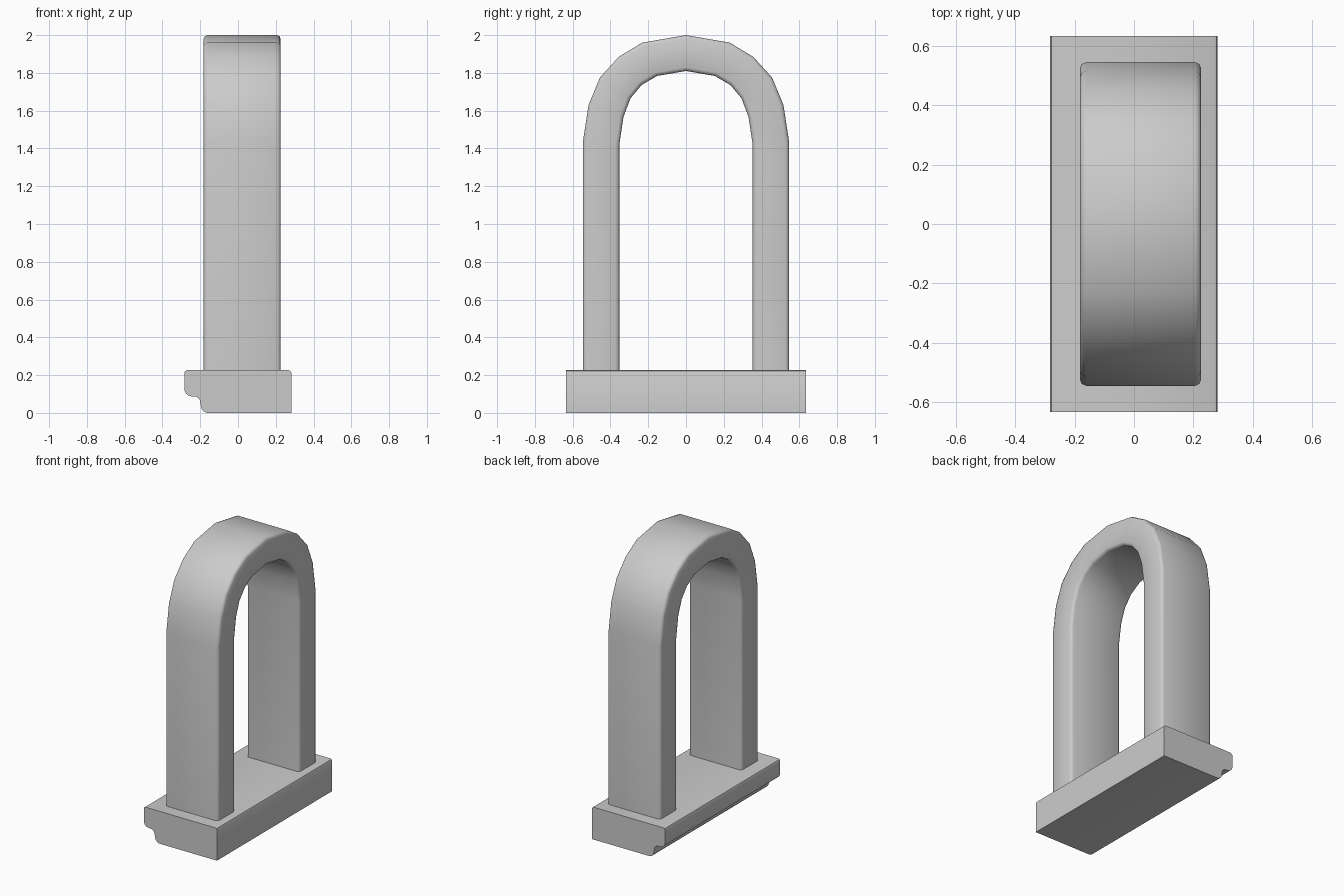
import bpy, bmesh
from mathutils import Vector

if "Cube" in bpy.data.objects:
    bpy.data.objects.remove(bpy.data.objects["Cube"])


def finish(name, bm, angle):
    bmesh.ops.recalc_face_normals(bm, faces=bm.faces)
    mesh = bpy.data.meshes.new(name)
    bm.to_mesh(mesh)
    bm.free()
    obj = bpy.data.objects.new(name, mesh)
    bpy.context.collection.objects.link(obj)
    bpy.ops.object.select_all(action='DESELECT')
    obj.select_set(True)
    bpy.context.view_layer.objects.active = obj
    bpy.ops.object.shade_smooth_by_angle(angle=angle)
    return obj


def loft(name, sections, angle):
    """Skin a list of closed cross-sections and cap both ends."""
    bm = bmesh.new()
    rings = [[bm.verts.new(p) for p in s] for s in sections]
    n = len(rings[0])
    for a, b in zip(rings, rings[1:]):
        for i in range(n):
            j = (i + 1) % n
            bm.faces.new((a[i], a[j], b[j], b[i]))
    bm.faces.new(rings[0])
    bm.faces.new(rings[-1])
    return finish(name, bm, angle)


# Base: moulded profile (x, z) run along y
base_profile = [
    (0.282, 0.0), (0.282, 0.213), (0.278, 0.222), (0.27, 0.226),
    (-0.27, 0.226), (-0.279, 0.222), (-0.283, 0.213),
    (-0.283, 0.118), (-0.276, 0.103), (-0.263, 0.092), (-0.248, 0.088),
    (-0.225, 0.087), (-0.21, 0.08), (-0.201, 0.066), (-0.198, 0.045),
    (-0.193, 0.022), (-0.182, 0.008), (-0.165, 0.0)]
loft("base", [[(x, y, z) for x, z in base_profile] for y in (-0.635, 0.635)], 0.6)

# Arch: matching outer and inner (y, z) points from foot to crown, mirrored
outer = [(0.546, 0.22), (0.546, 1.435), (0.516, 1.63), (0.456, 1.775),
         (0.356, 1.885), (0.232, 1.96), (0.0, 2.0)]
inner = [(0.353, 0.22), (0.353, 1.42), (0.331, 1.567), (0.294, 1.665),
         (0.235, 1.736), (0.153, 1.784), (0.0, 1.81)]
half = list(zip(outer, inner))
stations = half + [((-o[0], o[1]), (-i[0], i[1])) for o, i in reversed(half[:-1])]

# Rectangular bar section with rounded corners: (x, depth from the outside)
x0, x1, r, k = -0.182, 0.226, 0.02, 0.006
bar = [(x0 + r, 0), (x1 - r, 0), (x1 - k, k), (x1, r)]
back = [(x0, r), (x0 + k, k)]


def section(o, i):
    o, i = Vector((0, *o)), Vector((0, *i))
    d = i - o
    t, d = d.length, d.normalized()
    pts = bar + [(x, t - e) for x, e in reversed(bar[1:])]
    pts += [(x0 + r, t), (x0 + k, t - k), (x0, t - r)] + back
    return [Vector((x, 0, 0)) + o + d * e for x, e in pts]


loft("arch", [section(o, i) for o, i in stations], 1.1)
